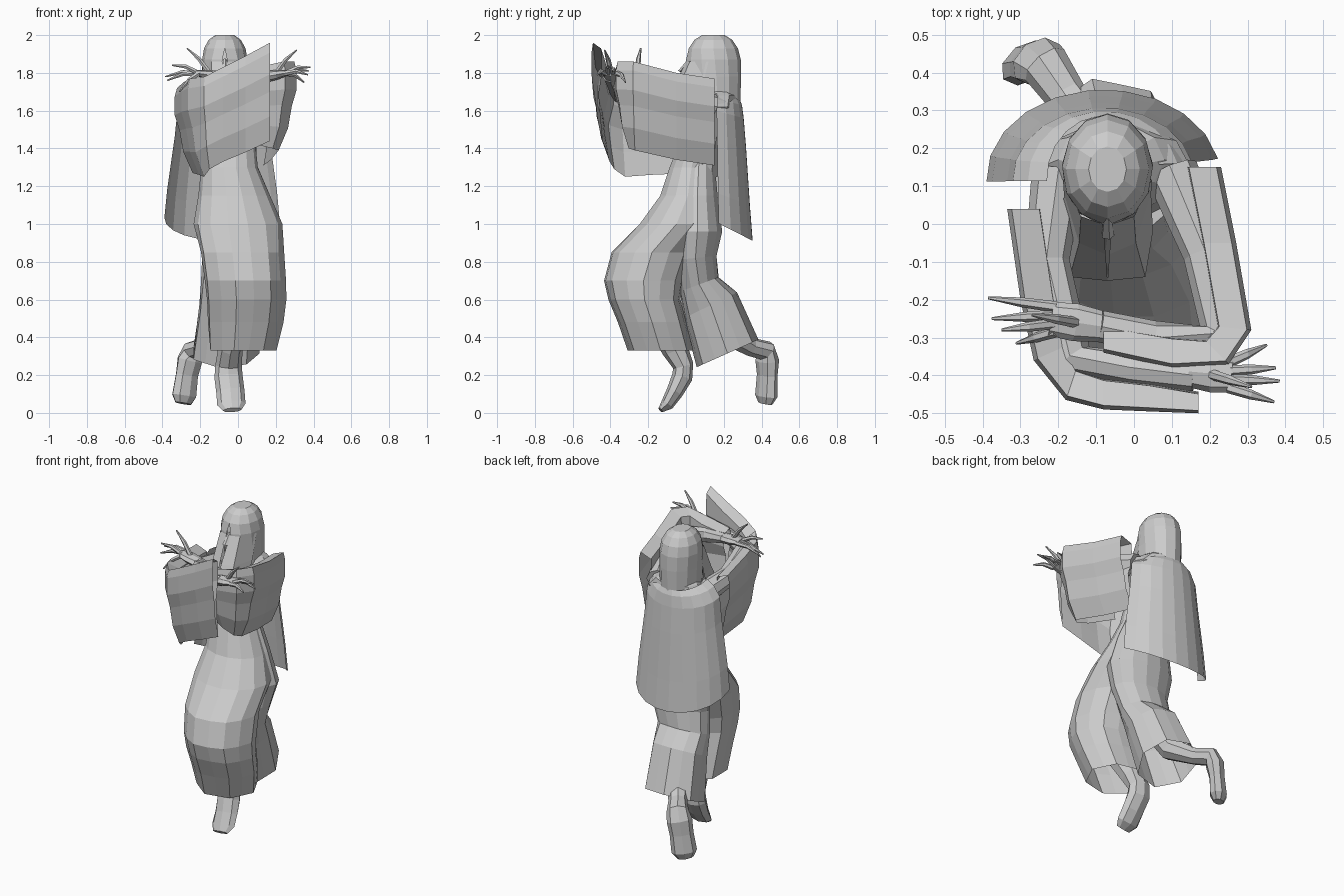
import bpy, math
from mathutils import Vector as V

cube = bpy.data.objects.get("Cube")
if cube:
    bpy.data.objects.remove(cube, do_unlink=True)

mat = bpy.data.materials.new("plain grey")
mat.use_nodes = True
grey = (0.6, 0.6, 0.6, 1)
mat.diffuse_color = grey
mat.node_tree.nodes["Principled BSDF"].inputs["Base Color"].default_value = grey


def loft(name, rings, wrap=True, cap_start=False, cap_end=False):
    """Skin a list of equally long point rows with quads."""
    n = len(rings[0])
    verts = [tuple(p) for r in rings for p in r]
    faces = []
    for i in range(len(rings) - 1):
        for j in range(n if wrap else n - 1):
            k = (j + 1) % n
            faces.append((i * n + j, i * n + k, (i + 1) * n + k, (i + 1) * n + j))
    if cap_start:
        faces.append(tuple(reversed(range(n))))
    if cap_end:
        faces.append(tuple(range((len(rings) - 1) * n, len(rings) * n)))
    mesh = bpy.data.meshes.new(name)
    mesh.from_pydata(verts, [], faces)
    mesh.materials.append(mat)
    obj = bpy.data.objects.new(name, mesh)
    bpy.context.collection.objects.link(obj)
    bpy.context.view_layer.objects.active = obj
    obj.select_set(True)
    bpy.ops.object.mode_set(mode='EDIT')
    bpy.ops.mesh.select_all(action='SELECT')
    bpy.ops.mesh.normals_make_consistent(inside=False)
    bpy.ops.object.mode_set(mode='OBJECT')
    obj.select_set(False)
    return obj


def oval(x, y, z, rx, ry, tilt=0, pleat=0, n=14):
    """Oval ring, tipped about x, with optional pleats."""
    pts = []
    for i in range(n):
        a = 2 * math.pi * i / n
        k = 1 + pleat * (-1) ** i
        s = ry * k * math.sin(a)
        pts.append(V((x + rx * k * math.cos(a), y + s * math.cos(tilt), z + s * math.sin(tilt))))
    return pts


def tube(name, path, radii, n=8, ref=(1, 0, 0)):
    """Limb along a path; each radius is a (wide, thick) pair."""
    path = [V(p) for p in path]
    rings = []
    for i, p in enumerate(path):
        t = (path[min(i + 1, len(path) - 1)] - path[max(i - 1, 0)]).normalized()
        u = V(ref) - t * V(ref).dot(t)
        u.normalize()
        w = t.cross(u)
        a, b = radii[i]
        rings.append([p + u * a * math.cos(q) + w * b * math.sin(q)
                      for q in [2 * math.pi * j / n for j in range(n)]])
    return loft(name, rings, True, True, True)


# Skirt over the bent front leg
loft("front_skirt", [oval(*r) for r in (
    (-.04, .06, 1.45, .13, .09), (-.045, .03, 1.3, .15, .12),
    (-.02, .01, 1.15, .19, .15), (0, -.05, 1.0, .235, .2),
    (.02, -.18, .85, .22, .215, 0, .02), (.035, -.225, .7, .215, .21, 0, .02),
    (.04, -.22, .6, .21, .19, 0, .03), (.035, -.18, .48, .2, .18, 0, .03),
    (.02, -.135, .33, .175, .17, 0, .05))], cap_start=True)

# Skirt over the trailing leg
loft("rear_skirt", [oval(*r) for r in (
    (-.03, .07, 1.36, .11, .08), (-.01, .06, 1.15, .18, .11),
    (.01, .06, .96, .22, .135), (0, .05, .82, .19, .115, .1),
    (-.03, .07, .68, .17, .11, .35, .02), (-.045, .13, .57, .165, .155, .45, .03),
    (-.07, .22, .315, .175, .175, .42, .05))], cap_start=True)

# Torso, neck and head
loft("torso", [oval(*r, n=10) for r in (
    (-.04, .08, 1.25, .13, .09), (-.05, .1, 1.45, .15, .1),
    (-.05, .15, 1.62, .2, .12), (-.06, .17, 1.68, .14, .1),
    (-.07, .15, 1.74, .06, .06))], cap_start=True, cap_end=True)
loft("head", [oval(-.07, *r, n=10) for r in (
    (.11, 1.68, .035, .05), (.11, 1.73, .075, .09), (.13, 1.82, .095, .11),
    (.14, 1.92, .09, .1), (.14, 1.97, .05, .06))], cap_start=True, cap_end=True)
tube("nose", [(-.07, .02, 1.87), (-.07, -.03, 1.81), (-.07, .01, 1.79)],
     [(.01, .01), (.018, .012), (.015, .01)], 5)

# Hood of hair, parted over the face
hood = []
for z, rx, ry, gap in ((2.0, .05, .06, 0), (1.975, .085, .1, 0), (1.93, .11, .13, 0),
                       (1.87, .12, .145, 6), (1.78, .12, .147, 12), (1.64, .118, .142, 18)):
    row = []
    for i in range(13):
        a = math.radians(-90 + gap + (360 - 2 * gap) * i / 12)
        row.append((-.07 + rx * math.cos(a), .145 + ry * math.sin(a), z))
    hood.append(row)
loft("hair_hood", hood, wrap=False, cap_start=True)
for side, name in ((1, "left_lock"), (-1, "right_lock")):
    loft(name, [[(-.07 + side * x, y, z) for x, y in row] for z, row in (
        (1.86, ((.012, .0), (.07, .02), (.118, .12))),
        (1.7, ((.005, -.08), (.075, -.05), (.115, .08))),
        (1.5, ((.0, -.15), (.1, -.14), (.12, -.02))))], wrap=False)

# Back cape
cape = []
for z, rx, ry, dip in ((1.66, .15, .165, .04), (1.63, .2, .178, .04), (1.56, .24, .187, .05),
                       (1.4, .255, .2, .06), (1.1, .295, .22, .08), (.91, .31, .235, .12)):
    row = []
    for i in range(11):
        a = math.radians(182 - 169 * i / 10)
        row.append((-.08 + rx * math.cos(a), .12 + ry * math.sin(a),
                    z + dip * (1 - math.sin(a))))
    cape.append(row)
loft("cape", cape, wrap=False)

# Wide hanging sleeves: creased section of (inset, drop) swept round the elbow,
# roomy over the arm and nearly flat where the cloth hangs
SECTION = ((.012, 0), (0, .1), (0, .32), (.025, .5), (.045, .75), (.095, 1),
           (.075, .75), (.06, .52), (.09, .3), (.085, .06))


def sleeve(name, stations):
    rings = []
    for x, y, top, bottom, ix, iy in stations:
        rings.append([(x + ix * d, y + iy * d, top + (bottom - top) * h) for d, h in SECTION])
    loft(name, rings)


sleeve("left_sleeve", (
    (.23, .15, 1.77, 1.31, -1, 0), (.27, -.05, 1.8, 1.34, -1, 0),
    (.31, -.28, 1.86, 1.39, -1, .1), (.25, -.37, 1.86, 1.4, -.7, .7),
    (.1, -.38, 1.83, 1.42, 0, .9), (-.08, -.34, 1.82, 1.5, 0, .8)))
sleeve("right_sleeve", (
    (-.335, .04, 1.72, 1.27, 1, 0), (-.3, -.2, 1.75, 1.26, 1, .1),
    (-.265, -.36, 1.77, 1.25, .9, .4), (-.18, -.465, 1.78, 1.29, .3, .9),
    (-.08, -.49, 1.83, 1.33, 0, .9), (.04, -.495, 1.89, 1.38, 0, .8),
    (.17, -.5, 1.96, 1.44, 0, .6)))

# Arms, crossed in front
UP = (0, 0, 1)
ARM = [(.07, .07), (.06, .06), (.055, .055), (.045, .045), (.03, .042)]
tube("left_arm", [(.1, .14, 1.62), (.19, -.08, 1.68), (.22, -.3, 1.72),
                  (.05, -.3, 1.75), (-.09, -.27, 1.78)], ARM, ref=UP)
tube("right_arm", [(-.2, .14, 1.6), (-.23, -.1, 1.64), (-.16, -.36, 1.7),
                   (0, -.38, 1.75), (.16, -.4, 1.78)], ARM, ref=UP)


def hand(name, wrist, palm, tips):
    """Flat palm with four tapering fingers side by side and a thumb last."""
    w, p = V(wrist), V(palm)
    tube(name + "_palm", [w, w.lerp(p, .5), p], [(.03, .042), (.026, .05), (.016, .045)], 8, UP)
    for i, tip in enumerate(tips):
        t = V(tip)
        base = w.lerp(p, .9) + V((0, .033 - .022 * i, 0))
        if i == 4:
            base = w.lerp(p, .4)
        mid = base.lerp(t, .5) + V((0, 0, .015))
        tube(f"{name}_finger_{i + 1}", [base, mid, t],
             [(.015, .015), (.013, .012), (.004, .004)], 6, (0, 1, 0))


hand("left_hand", (-.09, -.27, 1.78), (-.22, -.25, 1.8),
     ((-.385, -.195, 1.78), (-.375, -.25, 1.76), (-.35, -.28, 1.84),
      (-.31, -.315, 1.7), (-.27, -.24, 1.93)))
hand("right_hand", (.15, -.39, 1.78), (.26, -.4, 1.8),
     ((.35, -.32, 1.75), (.375, -.38, 1.81), (.385, -.415, 1.83),
      (.37, -.47, 1.79), (.31, -.43, 1.92)))

# Front leg, standing on tiptoe
tube("front_leg_and_foot",
     [(-.03, -.135, .015), (-.035, -.1, .045), (-.04, -.06, .11), (-.05, -.02, .19),
      (-.05, -.015, .25), (-.04, -.06, .34), (0, -.14, .5), (.03, -.28, .68)],
     [(.05, .015), (.075, .035), (.075, .045), (.075, .055), (.07, .055), (.065, .07),
      (.075, .08), (.09, .09)])

# Trailing leg, foot lifted behind
tube("rear_leg_and_foot",
     [(-.29, .42, .05), (-.285, .425, .09), (-.27, .43, .2), (-.255, .43, .28),
      (-.235, .42, .33), (-.18, .34, .35), (-.1, .22, .42), (-.05, .09, .64)],
     [(.05, .03), (.075, .05), (.07, .045), (.075, .055), (.065, .055), (.055, .05),
      (.07, .07), (.09, .08)], ref=(1, .7, 0))
